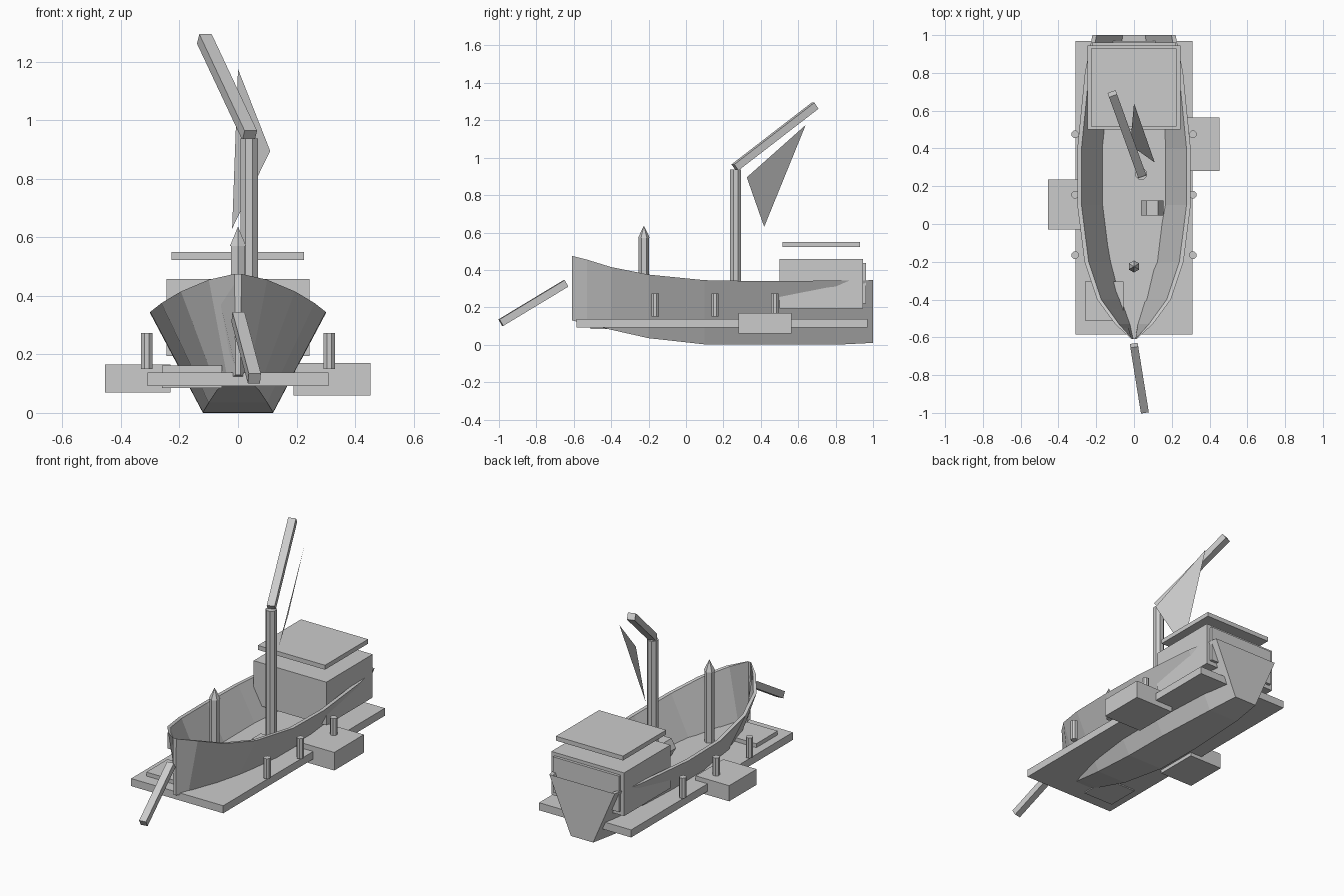
import bpy, bmesh
from math import pi
from mathutils import Vector, Matrix

if "Cube" in bpy.data.objects:
    bpy.data.objects.remove(bpy.data.objects["Cube"])


def finish(name, bm):
    me = bpy.data.meshes.new(name)
    bm.to_mesh(me)
    bm.free()
    ob = bpy.data.objects.new(name, me)
    bpy.context.collection.objects.link(ob)
    return ob


def box(name, x0, x1, y0, y1, z0, z1):
    bm = bmesh.new()
    m = (Matrix.Translation(((x0 + x1) / 2, (y0 + y1) / 2, (z0 + z1) / 2))
         @ Matrix.Diagonal((x1 - x0, y1 - y0, z1 - z0, 1)))
    bmesh.ops.create_cube(bm, size=1, matrix=m)
    return finish(name, bm)


def bar(name, a, b, w, h):
    """Rectangular beam from a to b."""
    a, b = Vector(a), Vector(b)
    d = b - a
    m = (Matrix.Translation((a + b) / 2) @ d.to_track_quat('Y', 'Z').to_matrix().to_4x4()
         @ Matrix.Diagonal((w, d.length, h, 1)))
    bm = bmesh.new()
    bmesh.ops.create_cube(bm, size=1, matrix=m)
    return finish(name, bm)


def prism(name, a, b, r, n, r2=None, turn=0):
    """n-sided post or cone from a to b."""
    a, b = Vector(a), Vector(b)
    d = b - a
    m = (Matrix.Translation((a + b) / 2) @ d.to_track_quat('Z', 'Y').to_matrix().to_4x4()
         @ Matrix.Rotation(turn, 4, 'Z'))
    bm = bmesh.new()
    bmesh.ops.create_cone(bm, cap_ends=True, segments=n, radius1=r,
                          radius2=r if r2 is None else r2, depth=d.length, matrix=m)
    return finish(name, bm)


# Hull: stations of (y, rim half width, rim z, bottom half width, bottom z)
stations = [(-.61, .012, .475, .008, .13), (-.53, .10, .455, .035, .112),
            (-.40, .195, .415, .07, .08), (-.20, .262, .375, .10, .035),
            (.10, .30, .345, .12, .002), (.40, .30, .34, .12, 0),
            (.80, .26, .343, .10, 0), (1.0, .22, .345, .075, .01)]
bm = bmesh.new()
rings = []
for y, w, zt, hb, zk in stations:
    t = min(.022, hb * .6)
    sec = [(-w, zt), (-hb, zk), (hb, zk), (w, zt),
           (w - t, zt), (hb - t * .7, zk + t), (t * .7 - hb, zk + t), (t - w, zt)]
    rings.append([bm.verts.new((x, y, z)) for x, z in sec])
for r, s in zip(rings, rings[1:]):
    for i in range(8):
        j = (i + 1) % 8
        bm.faces.new((r[i], r[j], s[j], s[i]))
for r in (rings[0], rings[-1]):
    bm.faces.new(r[:4])                      # stem and transom
bmesh.ops.recalc_face_normals(bm, faces=bm.faces)
finish("hull", bm)

# Raft deck running through the hull, with side floats and bow hatch
box("deck_platform", -.31, .31, -.585, .97, .092, .138)
box("float_right", .19, .452, .28, .565, .06, .17)
box("float_left", -.455, -.23, -.03, .235, .07, .165)
box("bow_hatch", -.26, -.055, -.51, -.305, .085, .162)

# Cabin
box("cabin", -.245, .245, .5, .945, .195, .458)
box("cabin_back_panel", -.222, .222, .945, .962, .22, .438)
box("cabin_roof", -.227, .225, .515, .93, .523, .55)

# Mooring posts along both sides
for side, sx in (("left", -1), ("right", 1)):
    for k, y in enumerate((-.165, .155, .475)):
        prism(f"side_post_{side}_{k + 1}", (sx * .312, y, .15), (sx * .312, y, .273),
              .021, 8, turn=pi / 8)

# Fore post with pointed cap
prism("fore_post", (0, -.225, .12), (0, -.225, .57), .028, 6)
prism("fore_post_cap", (0, -.225, .57), (0, -.225, .637), .032, 6, r2=0)

# Mast, spar and bowsprit
prism("mast", (.038, .265, .12), (.038, .265, .937), .032, 8, turn=pi / 8)
bar("spar", (.04, .262, .948), (-.115, .69, 1.278), .045, .04)
bar("bowsprit", (0, -.642, .328), (.056, -.99, .118), .042, .04)

# Winch drum lying on the deck
prism("winch_drum", (.096, .045, .19), (.096, .125, .19), .06, 6, turn=pi / 2)

# Sail: single thin triangle
bm = bmesh.new()
bm.faces.new([bm.verts.new(p) for p in
              ((.11, .325, .895), (0, .64, 1.175), (-.02, .418, .63))])
finish("sail", bm)
